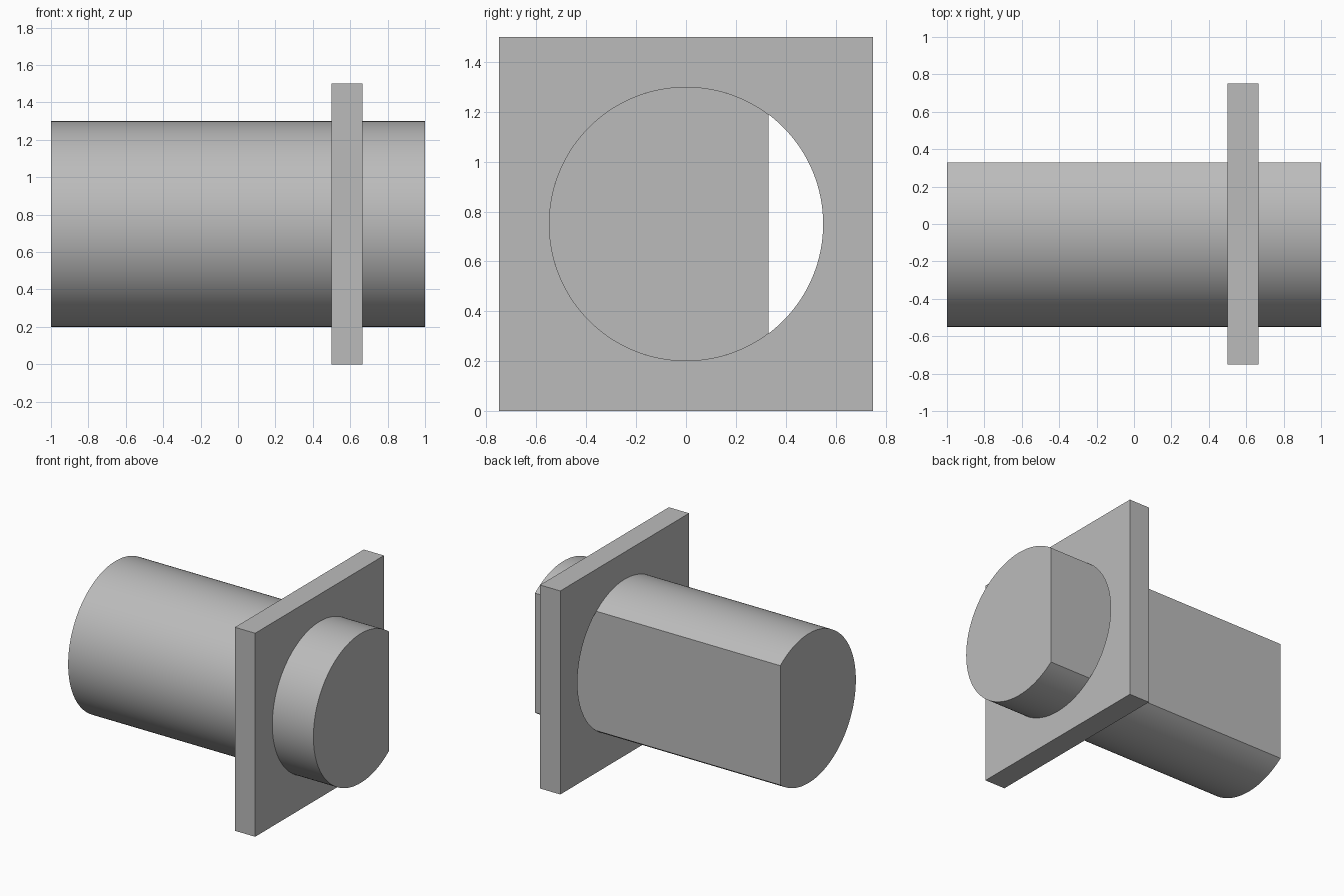
import bpy, bmesh, math
from mathutils import Vector

if "Cube" in bpy.data.objects:
    bpy.data.objects.remove(bpy.data.objects["Cube"], do_unlink=True)

AXIS_Z = 0.75    # height of the shaft axis
RADIUS = 0.55
FLAT_Y = 0.33    # flat cut along the back of the shaft
HALF = 0.75      # half the side of the square plate

grey = bpy.data.materials.new("plain_grey")
grey.use_nodes = True
colour = (0.5, 0.5, 0.5, 1)
grey.diffuse_color = colour
grey.node_tree.nodes["Principled BSDF"].inputs["Base Color"].default_value = colour


def arc(start, end, steps):
    """Points (y, z) on the shaft circle, both ends included."""
    angles = [start + (end - start) * i / steps for i in range(steps + 1)]
    return [(RADIUS * math.cos(a), AXIS_Z + RADIUS * math.sin(a)) for a in angles]


def extrude_along_x(name, loops, x0, x1):
    """Fill closed (y, z) loops, inner loops being holes, and extrude from x0 to x1."""
    bm = bmesh.new()
    edges = []
    for loop in loops:
        verts = [bm.verts.new((x0, y, z)) for y, z in loop]
        edges += [bm.edges.new((v, verts[i - 1])) for i, v in enumerate(verts)]
    if len(loops) == 1:
        bm.faces.new(verts)
    else:
        bmesh.ops.triangle_fill(bm, edges=edges, use_beauty=True, normal=Vector((1, 0, 0)))
    result = bmesh.ops.extrude_face_region(bm, geom=bm.faces[:], use_keep_orig=True)
    moved = [g for g in result["geom"] if isinstance(g, bmesh.types.BMVert)]
    bmesh.ops.translate(bm, verts=moved, vec=(x1 - x0, 0, 0))
    bmesh.ops.recalc_face_normals(bm, faces=bm.faces[:])
    mesh = bpy.data.meshes.new(name)
    bm.to_mesh(mesh)
    bm.free()
    mesh.materials.append(grey)
    obj = bpy.data.objects.new(name, mesh)
    bpy.context.collection.objects.link(obj)
    bpy.ops.object.select_all(action="DESELECT")
    obj.select_set(True)
    bpy.context.view_layer.objects.active = obj
    bpy.ops.object.shade_smooth_by_angle(angle=math.radians(30))
    return obj


# Round shaft with one flat side
edge_angle = math.acos(FLAT_Y / RADIUS)
extrude_along_x("flatted_shaft", [arc(edge_angle, math.tau - edge_angle, 96)], -1, 1)

# Square plate with a full round hole, open beside the flat
square = [(-HALF, 0), (HALF, 0), (HALF, 2 * HALF), (-HALF, 2 * HALF)]
hole = arc(0, math.tau, 128)[:-1]
extrude_along_x("square_plate", [square, hole], 0.5, 0.665)
